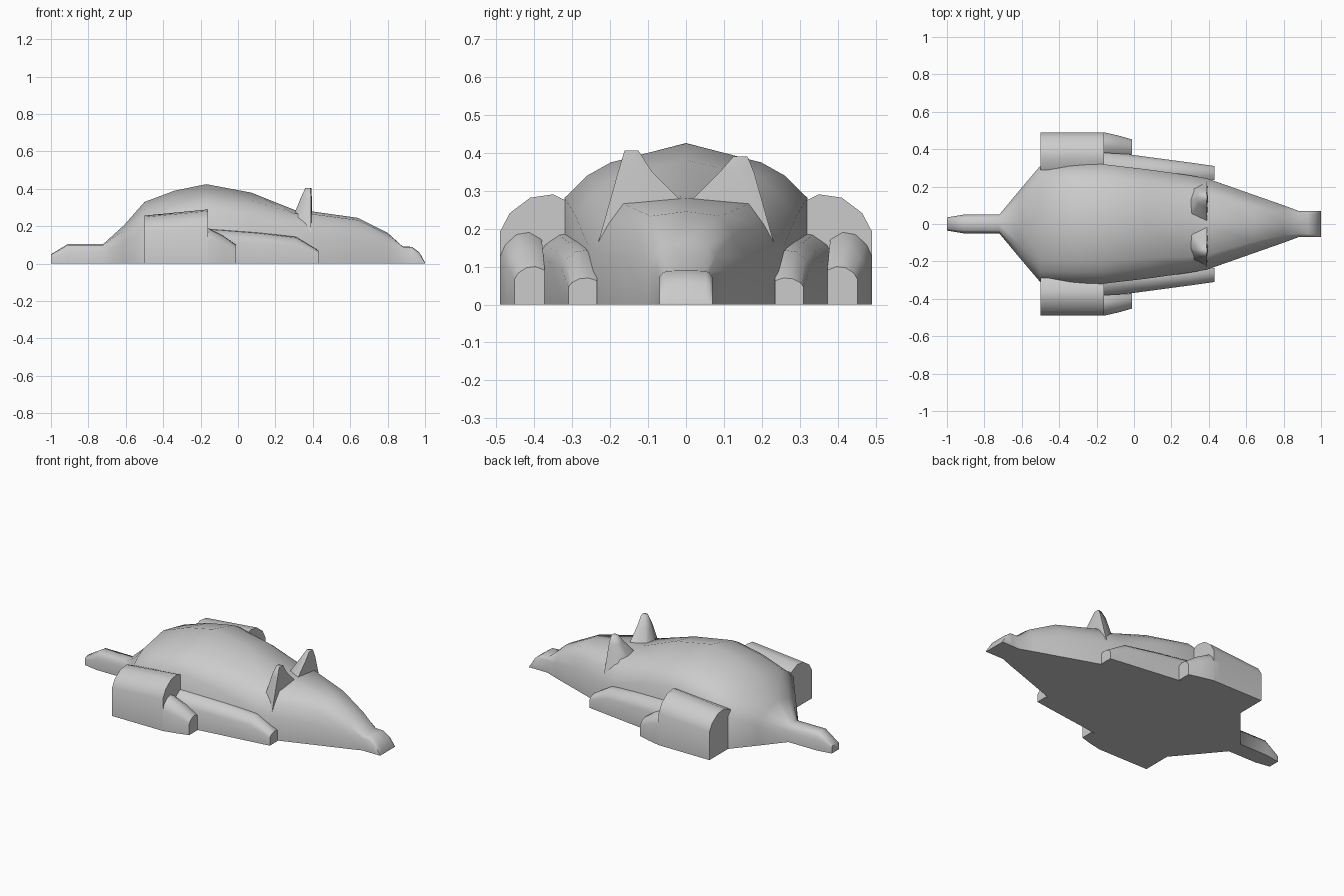
import bpy, bmesh, math

old = bpy.data.objects.get("Cube")
if old:
    bpy.data.objects.remove(old, do_unlink=True)

grey = bpy.data.materials.new("plain grey")
grey.use_nodes = True
colour = (0.6, 0.6, 0.6, 1)
grey.diffuse_color = colour
grey.node_tree.nodes["Principled BSDF"].inputs["Base Color"].default_value = colour


def finish(name, bm, angle):
    """Turn a bmesh into a smooth-shaded object with sharp edges kept."""
    bmesh.ops.remove_doubles(bm, verts=bm.verts, dist=0.0005)
    bmesh.ops.recalc_face_normals(bm, faces=bm.faces)
    mesh = bpy.data.meshes.new(name)
    bm.to_mesh(mesh)
    bm.free()
    mesh.materials.append(grey)
    obj = bpy.data.objects.new(name, mesh)
    bpy.context.collection.objects.link(obj)
    bpy.ops.object.select_all(action="DESELECT")
    obj.select_set(True)
    bpy.context.view_layer.objects.active = obj
    bpy.ops.object.shade_smooth_by_angle(angle=math.radians(angle))
    return obj


def loft(name, rings, angle=50):
    """Skin a list of equal-length closed rings and cap both ends."""
    bm = bmesh.new()
    loops = [[bm.verts.new(p) for p in ring] for ring in rings]
    count = len(loops[0])
    for a, b in zip(loops, loops[1:]):
        for i in range(count):
            j = (i + 1) % count
            bm.faces.new((a[i], a[j], b[j], b[i]))
    bm.faces.new(loops[0])
    bm.faces.new(loops[-1])
    return finish(name, bm, angle)


def body_ring(x, width, top, side, crown, crown_height):
    """Cross-section: upright flank, sloping shoulder, ridge along the back."""
    half = [(width, 0), (width, top * side),
            (width * (1 + crown) / 2, top * (side + crown_height) / 2 + top * 0.03),
            (width * crown, top * crown_height)]
    left = [(x, y, z) for y, z in half]
    right = [(x, -y, z) for y, z in reversed(half)]
    return left + [(x, 0, top)] + right


# Body with tail and head: x, half width, top, flank, crown width, crown height
stations = [
    (-1.0, 0.035, 0.05, 0.7, 0.7, 0.95),
    (-0.91, 0.05, 0.105, 0.6, 0.7, 0.95),
    (-0.72, 0.05, 0.105, 0.6, 0.7, 0.95),
    (-0.61, 0.183, 0.205, 0.55, 0.6, 0.87),
    (-0.5, 0.312, 0.33, 0.6, 0.62, 0.88),
    (-0.34, 0.316, 0.39, 0.64, 0.62, 0.88),
    (-0.17, 0.32, 0.425, 0.66, 0.62, 0.88),
    (0.07, 0.292, 0.38, 0.62, 0.63, 0.89),
    (0.3, 0.26, 0.288, 0.55, 0.68, 0.93),
    (0.39, 0.244, 0.28, 0.5, 0.68, 0.95),
    (0.64, 0.156, 0.245, 0.5, 0.6, 0.95),
    (0.8, 0.1, 0.165, 0.55, 0.6, 0.95),
    (0.88, 0.07, 0.092, 0.8, 0.75, 0.98),
    (0.93, 0.07, 0.09, 0.8, 0.75, 0.98),
    (0.97, 0.07, 0.06, 0.8, 0.75, 0.98),
    (1.0, 0.07, 0.006, 0.8, 0.75, 0.98),
]
loft("body", [body_ring(*s) for s in stations], 60)


def limb_ring(x, inner, outer, height, shoulder=0.66, sign=1):
    """Rounded upright cross-section between two y positions."""
    span = outer - inner
    shape = [(0, 0), (0, 0.9), (0.3, 1), (0.6, 0.97),
             (0.87, (shoulder + 1) / 2), (1, shoulder), (1, 0)]
    return [(x, sign * (inner + span * u), height * v) for u, v in shape]


for side, sign in (("left", 1), ("right", -1)):
    def limb(name, rows):
        loft(side + "_" + name, [limb_ring(*row, sign=sign) for row in rows])

    # Bulky thigh, and the foot reaching forward from it
    limb("thigh", [(-0.5, 0.29, 0.49, 0.257), (-0.16, 0.29, 0.49, 0.29)])
    limb("hind_foot", [(-0.2, 0.38, 0.49, 0.2), (-0.16, 0.38, 0.49, 0.19),
                       (-0.08, 0.376, 0.472, 0.15), (-0.01, 0.372, 0.452, 0.1)])

    # Front leg lying along the flank
    limb("front_leg", [(-0.2, 0.25, 0.395, 0.192), (0.1, 0.24, 0.355, 0.168),
                       (0.31, 0.235, 0.327, 0.143), (0.43, 0.235, 0.31, 0.07)])

    # Ear: upright front face, leaning back face, narrow blunt tip
    tip = 0.405 if sign < 0 else 0.39
    base = [(0.3, 0.04, 0.26), (0.29, 0.12, 0.24), (0.31, 0.2, 0.2),
            (0.39, 0.232, 0.16), (0.395, 0.12, 0.24), (0.39, 0.01, 0.27)]
    middle = [(0.345, 0.105, 0.35), (0.335, 0.14, 0.35), (0.345, 0.17, 0.35),
              (0.39, 0.18, 0.345), (0.395, 0.14, 0.35), (0.39, 0.09, 0.35)]
    end = [(0.365, 0.13, tip), (0.36, 0.143, tip), (0.365, 0.157, tip),
           (0.388, 0.162, tip), (0.392, 0.143, tip), (0.388, 0.125, tip)]
    loft(side + "_ear", [[(x, sign * y, z) for x, y, z in ring]
                         for ring in (base, middle, end)], 75)
